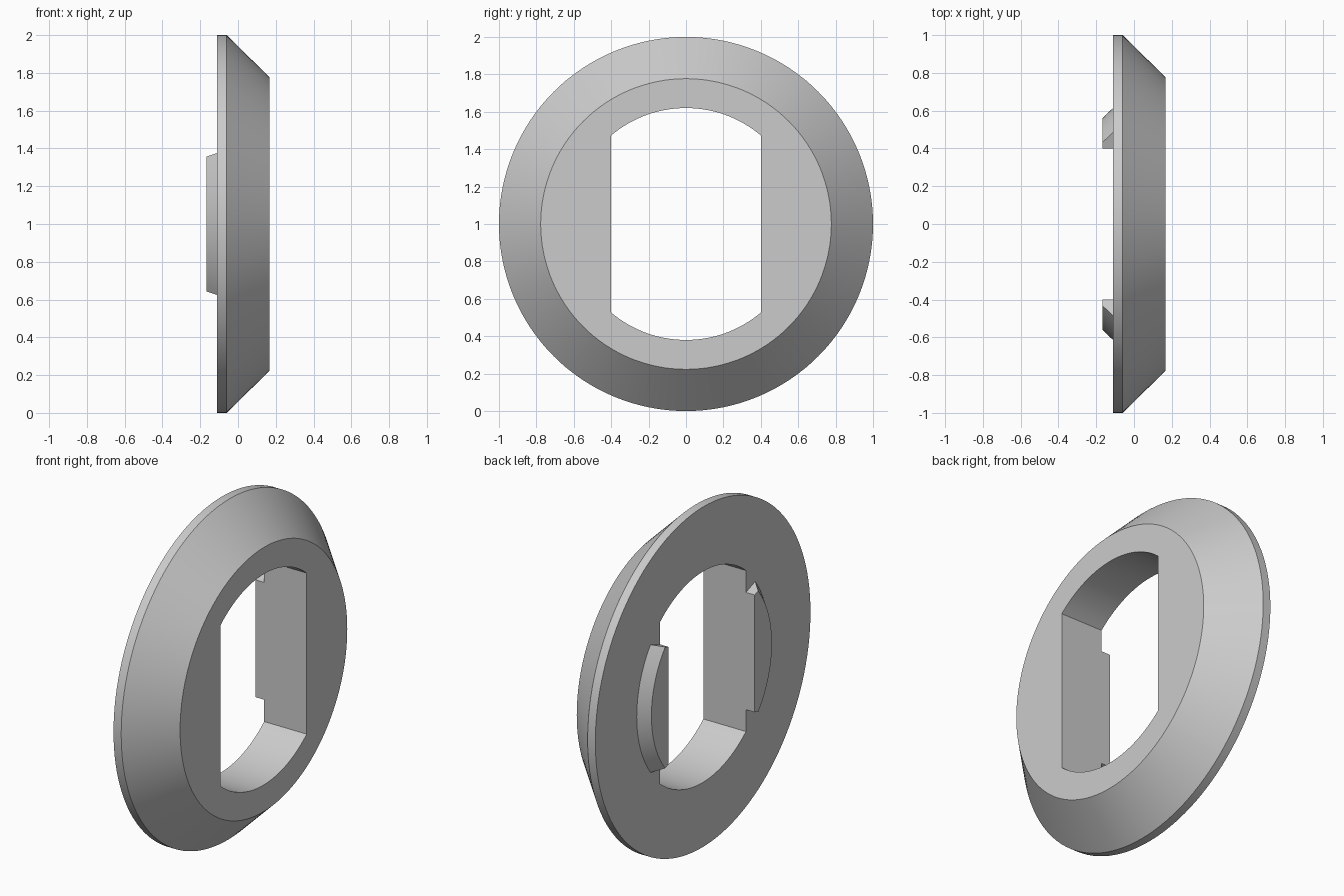
import bpy, bmesh, math

cube = bpy.data.objects.get("Cube")
if cube:
    bpy.data.objects.remove(cube, do_unlink=True)

CENTRE_Z = 1.0
HALF_SLOT = 0.4       # half width between the flat hole sides
HOLE_R = 0.62
BACK_X, RIM_X, FRONT_X, TAB_X = -0.11, -0.06, 0.167, -0.167

grey = bpy.data.materials.new("light_grey")
grey.use_nodes = True
grey.diffuse_color = (0.6, 0.6, 0.6, 1)
grey.node_tree.nodes["Principled BSDF"].inputs["Base Color"].default_value = (0.6, 0.6, 0.6, 1)


def finish(name, bm):
    """Turn a bmesh into a shaded object with the grey material."""
    bmesh.ops.recalc_face_normals(bm, faces=bm.faces)
    mesh = bpy.data.meshes.new(name)
    bm.to_mesh(mesh)
    bm.free()
    mesh.materials.append(grey)
    obj = bpy.data.objects.new(name, mesh)
    obj.location.z = CENTRE_Z
    bpy.context.collection.objects.link(obj)
    bpy.ops.object.select_all(action='DESELECT')
    obj.select_set(True)
    bpy.context.view_layer.objects.active = obj
    bpy.ops.object.shade_smooth_by_angle(angle=math.radians(30))
    return obj


def bridge(bm, a, b):
    """Join two closed loops of vertices with quads."""
    for i in range(len(a)):
        j = (i + 1) % len(a)
        bm.faces.new((a[i], a[j], b[j], b[i]))


# Bevelled ring: round outside, round hole with two flat sides
corner = math.acos(HALF_SLOT / HOLE_R)
steps = 128
angles = [2 * math.pi * i / steps for i in range(steps)]
angles += [corner, math.pi - corner, math.pi + corner, 2 * math.pi - corner]
angles.sort()


def hole(a):
    return min(HOLE_R, HALF_SLOT / max(abs(math.cos(a)), 0.01))


bm = bmesh.new()
profile = [(BACK_X, hole), (BACK_X, lambda a: 1.0), (RIM_X, lambda a: 1.0),
           (FRONT_X, lambda a: 0.777), (FRONT_X, hole)]
rings = [[bm.verts.new((x, radius(a) * math.cos(a), radius(a) * math.sin(a)))
          for a in angles] for x, radius in profile]
for k, ring in enumerate(rings):
    bridge(bm, ring, rings[(k + 1) % len(rings)])
finish("bevelled_ring", bm)

# Clip tabs: flat inside, tapered arc outside, slightly slanted ends
END_SLOPE, END_Z = 0.36, 0.201


def tab_outline(r):
    """Points (y, z) of the tab where its arc has radius r."""
    q = 1 + END_SLOPE ** 2
    half = END_SLOPE * END_Z
    y = (-half + math.sqrt(half ** 2 - q * (END_Z ** 2 - r ** 2))) / q
    limit = math.atan2(END_Z + END_SLOPE * y, y)
    n = 24
    arc = [limit * (2 * i / n - 1) for i in range(n + 1)]
    inner = END_Z + END_SLOPE * HALF_SLOT
    return ([(HALF_SLOT, -inner)]
            + [(r * math.cos(a), r * math.sin(a)) for a in arc]
            + [(HALF_SLOT, inner)])


for name, side in (("back_tab", 1), ("front_tab", -1)):
    bm = bmesh.new()
    base, tip = [[bm.verts.new((x, side * y, z)) for y, z in tab_outline(r)]
                 for x, r in ((BACK_X, 0.615), (TAB_X, 0.56))]
    bridge(bm, base, tip)
    bm.faces.new(base)
    bm.faces.new(tip)
    finish(name, bm)
